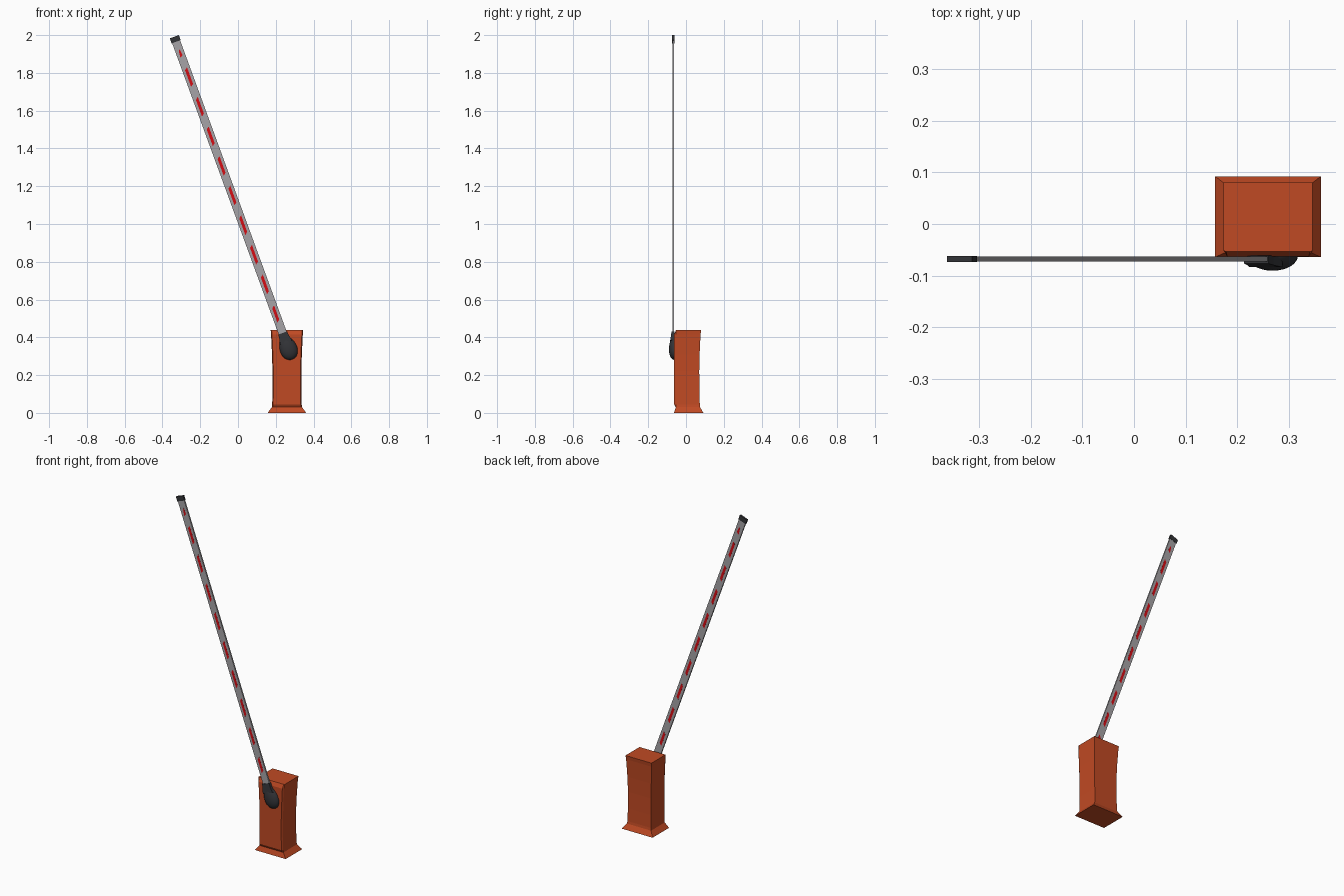
import bpy, bmesh, math
from mathutils import Matrix, Vector

if "Cube" in bpy.data.objects:
    bpy.data.objects.remove(bpy.data.objects["Cube"])


def material(name, rgb):
    m = bpy.data.materials.new(name)
    m.diffuse_color = (*rgb, 1)
    m.use_nodes = True
    m.node_tree.nodes["Principled BSDF"].inputs["Base Color"].default_value = m.diffuse_color
    return m


ORANGE = material("burnt orange", (0.53, 0.068, 0.017))
GREY = material("light grey", (0.38, 0.37, 0.385))
RED = material("stripe red", (0.66, 0.004, 0.007))
BLACK = material("soft black", (0.032, 0.033, 0.038))

# Arm frame: origin at the pivot, local z runs along the tilted arm
ARM = Matrix.Translation((0.265, -0.0675, 0.345)) @ Matrix.Rotation(math.radians(-20.09), 4, 'Y')


def finish(name, bm, mat, matrix=None):
    bmesh.ops.recalc_face_normals(bm, faces=bm.faces)
    me = bpy.data.meshes.new(name)
    bm.to_mesh(me)
    bm.free()
    me.materials.append(mat)
    ob = bpy.data.objects.new(name, me)
    bpy.context.collection.objects.link(ob)
    if matrix:
        ob.matrix_world = matrix
    return ob


def loft(bm, rings):
    """Skin a list of equal-length point rings and cap both ends."""
    loops = [[bm.verts.new(p) for p in r] for r in rings]
    n = len(rings[0])
    for a, b in zip(loops, loops[1:]):
        for i in range(n):
            j = (i + 1) % n
            bm.faces.new((a[i], a[j], b[j], b[i]))
    bm.faces.new(loops[0])
    bm.faces.new(loops[-1])


def bar(bm, hx, hy, z0, z1, shear=0.0, top=None):
    """Box along z; shear slants its ends, top narrows the upper end."""
    ring = lambda h, z: [(-h, -hy, z - shear), (h, -hy, z + shear),
                         (h, hy, z + shear), (-h, hy, z - shear)]
    loft(bm, [ring(hx, z0), ring(hx if top is None else top, z1)])


# Cabinet: flared foot, waisted sides, raised door with chamfered rim
# z, half width, back y, front y, door y, door inset
SECTIONS = [
    (0.000, 0.102, 0.092, -0.064, -0.064, 0.006),
    (0.030, 0.080, 0.075, -0.054, -0.054, 0.005),
    (0.045, 0.078, 0.073, -0.054, -0.063, 0.005),
    (0.120, 0.0765, 0.071, -0.053, -0.063, 0.005),
    (0.220, 0.0765, 0.070, -0.053, -0.063, 0.005),
    (0.310, 0.079, 0.072, -0.053, -0.063, 0.005),
    (0.415, 0.084, 0.077, -0.053, -0.063, 0.005),
    (0.438, 0.086, 0.080, -0.052, -0.053, 0.005),
]
CX = 0.259
bm = bmesh.new()
loft(bm, [[(CX - w, b, z), (CX - w, f, z), (CX - w + i, d, z),
           (CX + w - i, d, z), (CX + w, f, z), (CX + w, b, z)]
          for z, w, b, f, d, i in SECTIONS])
finish("cabinet", bm, ORANGE)

# Arm board
bm = bmesh.new()
bar(bm, 0.0225, 0.0045, 0.03, 1.735)
finish("barrier_arm", bm, GREY, ARM)

# Red stripes, just proud of both faces of the arm
bm = bmesh.new()
for k in range(9):
    s = 0.19 + k * 0.167
    half = 0.04 if k == 0 else 0.047
    bar(bm, 0.0075, 0.0049, s - half, s + half, shear=0.006)
bar(bm, 0.0075, 0.0049, 1.642, 1.678, shear=0.005, top=0.004)
finish("arm_stripes", bm, RED, ARM)

# End cap
bm = bmesh.new()
bar(bm, 0.0255, 0.0057, 1.725, 1.753)
finish("arm_end_cap", bm, BLACK, ARM)

# Egg-shaped hub that narrows towards the arm
bm = bmesh.new()
bmesh.ops.create_uvsphere(bm, u_segments=32, v_segments=18, radius=1)
for v in bm.verts:
    t = 1 - 0.15 * v.co.z
    v.co = Vector((v.co.x * 0.046 * t, v.co.y * 0.0285 * t + 0.006, v.co.z * 0.066))
hub = finish("hub", bm, BLACK, ARM)

# Neck clamp holding the root of the arm
bm = bmesh.new()
loft(bm, [[(-h, -y, z), (h, -y, z), (h, 0.007, z), (-h, 0.007, z)]
          for h, y, z in ((0.034, 0.016, 0.03), (0.027, 0.012, 0.06), (0.025, 0.009, 0.083))])
finish("neck_clamp", bm, BLACK, ARM)

# Smooth only the rounded hub
bpy.context.view_layer.objects.active = hub
hub.select_set(True)
bpy.ops.object.shade_smooth_by_angle()
